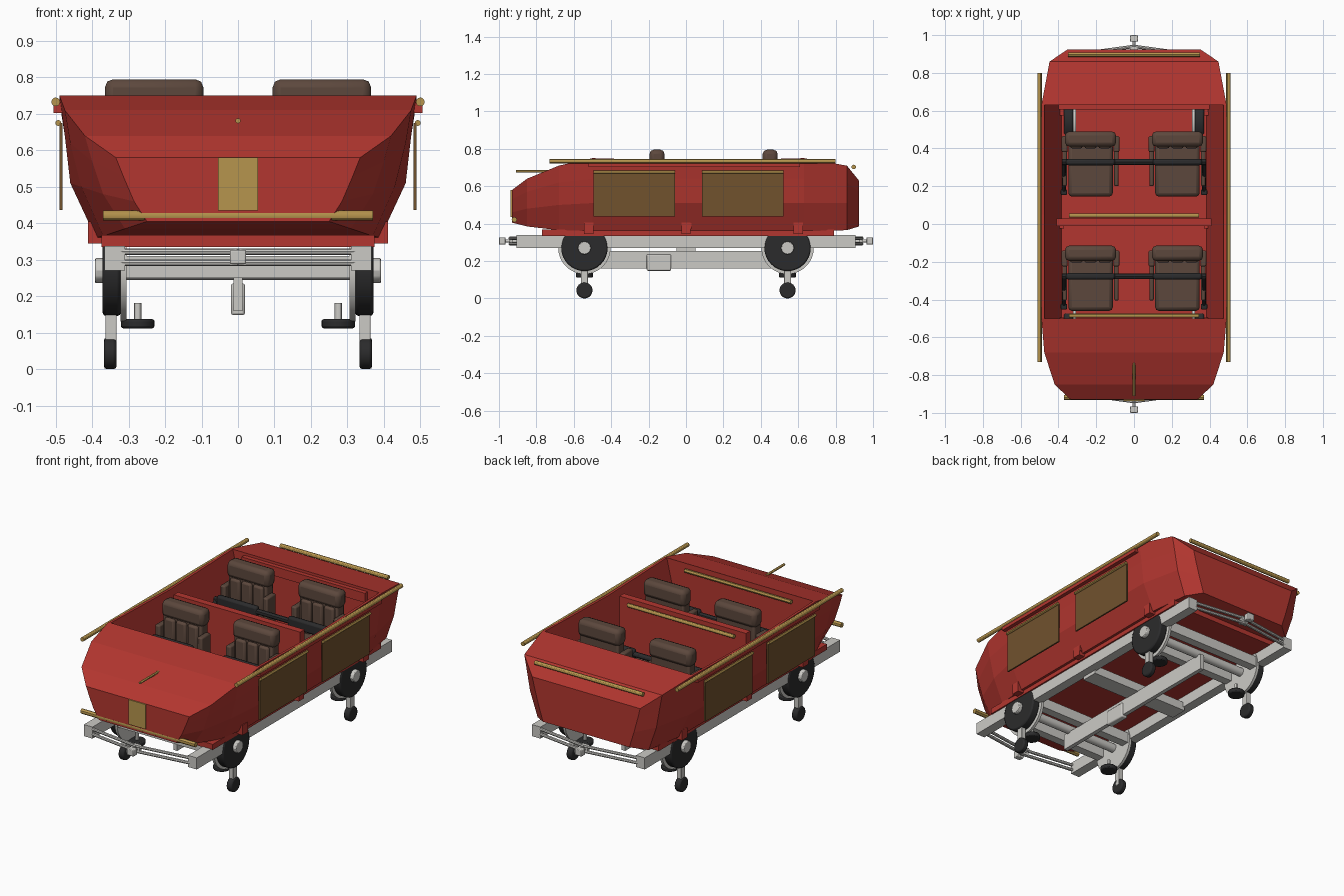
import bpy, bmesh
from mathutils import Vector

cube = bpy.data.objects.get("Cube")
if cube:
    bpy.data.objects.remove(cube)


def material(name, r, g, b):
    m = bpy.data.materials.new(name)
    m.use_nodes = True
    m.diffuse_color = (r, g, b, 1)
    m.node_tree.nodes["Principled BSDF"].inputs["Base Color"].default_value = (r, g, b, 1)
    return m


RED = material("red paint", .45, .037, .029)
GOLD = material("gold trim", .47, .30, .075)
PANEL = material("bronze panel", .165, .085, .027)
GREY = material("grey steel", .60, .59, .56)
DARK = material("black rubber", .024, .024, .025)
SEAT = material("brown leather", .107, .064, .046)


def finish(name, bm, mat, mirror="", bevel=0, smooth=True):
    bmesh.ops.recalc_face_normals(bm, faces=bm.faces)
    me = bpy.data.meshes.new(name)
    bm.to_mesh(me)
    bm.free()
    me.materials.append(mat)
    ob = bpy.data.objects.new(name, me)
    bpy.context.collection.objects.link(ob)
    if bevel:
        b = ob.modifiers.new("bevel", "BEVEL")
        b.width, b.segments = bevel, 2
    if mirror:
        m = ob.modifiers.new("mirror", "MIRROR")
        m.use_axis = ("x" in mirror, "y" in mirror, False)
    if smooth:
        bpy.ops.object.select_all(action="DESELECT")
        ob.select_set(True)
        bpy.context.view_layer.objects.active = ob
        bpy.ops.object.shade_smooth_by_angle()
    return ob


def box(name, lo, hi, mat, mirror="", bevel=0):
    bm = bmesh.new()
    lo, hi = Vector(lo), Vector(hi)
    bmesh.ops.create_cube(bm, size=1)
    for v in bm.verts:
        v.co = (lo + hi) / 2 + v.co * (hi - lo)
    return finish(name, bm, mat, mirror, bevel, bevel > 0)


def rod(name, a, b, r, mat, mirror="", n=12, bevel=0):
    bm = bmesh.new()
    a, b = Vector(a), Vector(b)
    bmesh.ops.create_cone(bm, cap_ends=True, segments=n, radius1=r, radius2=r, depth=(b - a).length)
    rot = (b - a).to_track_quat("Z", "Y")
    for v in bm.verts:
        v.co = rot @ v.co + (a + b) / 2
    return finish(name, bm, mat, mirror, bevel)


def bridge(bm, rows, skip=lambda i, j: False):
    for i in range(len(rows) - 1):
        for j in range(len(rows[i]) - 1):
            if not skip(i, j):
                bm.faces.new((rows[i][j], rows[i][j + 1], rows[i + 1][j + 1], rows[i + 1][j]))


# Hull: half sections from bottom edge up to the deck edge
WAIST = [(.39, .36), (.46, .51), (.475, .64)]
stations = [
    (-.93, [(.25, .405), (.285, .46), (.315, .53), (.335, .58)]),
    (-.85, [(.31, .385), (.37, .48), (.40, .57), (.42, .64)]),
    (-.68, [(.37, .365), (.43, .50), (.46, .62), (.475, .71)]),
    (-.50, WAIST + [(.49, .75)]),
    (.05, WAIST + [(.49, .735)]),
    (.63, WAIST + [(.49, .75)]),
    (.86, [(.36, .365), (.41, .51), (.43, .62), (.447, .71)]),
    (.925, [(.28, .385), (.31, .48), (.335, .57), (.35, .63)]),
]
bm = bmesh.new()
rings, tub = [], []
for y, half in stations:
    prof = half + [(-x, z) for x, z in reversed(half)]
    ring = [bm.verts.new((x, y, z)) for x, z in prof]
    rings.append(ring + ring[:1])
    if -.6 < y < .7:
        z = half[3][1]
        inner = [bm.verts.new((x, y, h)) for x, h in ((.475, z), (.385, .372), (-.385, .372), (-.475, z))]
        tub.append([ring[3]] + inner + [ring[4]])
bridge(bm, rings, lambda i, j: i in (3, 4) and j == 3)
bm.faces.new(rings[0][:-1])
bm.faces.new(rings[-1][:-1])
bridge(bm, tub)
bm.faces.new(tub[0])
bm.faces.new(tub[-1])
finish("hull", bm, RED, smooth=False)

# Red trim and bulkheads
box("floor_plate", (-.375, -.77, .335), (.375, .79, .368), RED)
for y in (-.52, 0, .6):
    box("sill_tab", (.37, y - .025, .345), (.412, y + .025, .405), RED, "x")
box("rim_board", (.475, -.52, .703), (.506, .61, .73), RED, "x")
box("middle_bulkhead", (-.41, -.01, .37), (.41, .03, .745), RED)
box("rear_ledge", (-.4, .605, .68), (.4, .635, .735), RED)

# Gold rails, bars and nose plate
rod("side_rail", (.5, -.73, .733), (.5, .8, .733), .012, GOLD, "x")
rod("front_bumper", (-.37, -.918, .421), (.37, -.918, .421), .014, GOLD)
rod("rear_handle", (-.35, .897, .703), (.35, .897, .703), .012, GOLD)
rod("nose_ornament", (0, -.91, .681), (0, -.73, .681), .007, GOLD)
box("nose_plate", (-.055, -.937, .435), (.055, -.928, .58), GOLD)
for y in (.045, -.485):
    rod("grab_bar", (-.345, y, .715), (.345, y, .715), .011, GOLD)

# Side panels with top rods
for y in (-.495, .085):
    box("side_panel", (.481, y, .437), (.490, y + .435, .675), PANEL, "x")
    rod("panel_rod", (.493, y, .675), (.493, y + .435, .675), .008, GOLD, "x")

# Seats facing forward, two rows
for back in (-.115, .49):
    def part(name, x, y0, y1, z0, z1, bevel=.01, w=None):
        w = w or .01
        box(name, (.23 + x - w, back + y0, z0), (.23 + x + w, back + y1, z1), SEAT, "x", bevel)

    part("seat_base", 0, -.32, -.02, .372, .45, .008, .115)
    part("seat_cushion", 0, -.345, -.06, .44, .515, .02, .118)
    part("seat_back", 0, -.075, -.01, .44, .74, .01, .125)
    for x in (-.075, 0, .075):
        part("back_rib", x, -.09, -.06, .50, .705, .012, .033)
    part("head_roll", 0, -.08, 0, .70, .795, .022, .135)
    for x in (-.137, .137):
        part("back_wing", x, -.11, -.025, .40, .66, .008, .016)
        part("seat_side", x, -.29, -.1, .40, .54, .008, .012)
    # Lap bar with pads and side arms
    y = back - .162
    rod("lap_bar", (-.38, y, .60), (.38, y, .60), .015, DARK)
    box("lap_pad", (.1, y - .017, .565), (.36, y + .017, .63), DARK, "x", .012)
    rod("lap_arm", (.37, y, .60), (.37, y - .16, .44), .011, DARK, "x")
    box("lap_pivot", (.355, y - .175, .372), (.388, y - .145, .46), DARK, "x", .005)

# Chassis frame
box("side_beam", (.31, -.905, .27), (.366, .905, .338), GREY, "x")
box("centre_fin", (-.012, -.58, .16), (.012, .58, .253), GREY)
box("fin_box", (-.019, -.21, .148), (.019, -.08, .235), GREY, bevel=.006)
box("middle_crossbeam", (-.32, -.05, .25), (.32, .05, .30), GREY)
for y in (.44, .65):
    box("crossbeam", (-.32, y - .025, .25), (.32, y + .025, .31), GREY, "y")
rod("axle", (-.37, .543, .27), (.37, .543, .27), .025, GREY, "y", 16)

# Couplers at both ends
for z in (.292, .322):
    rod("tie_bar", (.33, .895, z), (0, .94, z), .009, GREY, "xy", 8)
box("coupler_post", (-.022, .925, .285), (.022, .945, .33), GREY, "y")
rod("coupler_neck", (0, .9, .307), (0, .97, .307), .009, GREY, "y")
box("coupler_head", (-.022, .965, .288), (.022, 1, .327), GREY, "y", .004)

# Wheel sets, mirrored to all four corners
Y = .543
rod("wheel_carrier", (.306, Y, .27), (.322, Y, .27), .14, GREY, "xy", 32)
rod("road_wheel", (.322, Y, .27), (.371, Y, .27), .124, DARK, "xy", 32, .008)
rod("wheel_hub", (.365, Y, .27), (.392, Y, .27), .035, GREY, "xy", 12, .004)
box("under_bracket", (.333, Y - .019, .045), (.363, Y + .019, .2), GREY, "xy", .003)
rod("under_wheel", (.333, Y, .043), (.368, Y, .043), .043, DARK, "xy", 24, .008)
rod("guide_wheel", (.275, Y, .112), (.275, Y, .137), .046, DARK, "xy", 24, .006)
rod("guide_post", (.275, Y, .13), (.275, Y, .182), .01, GREY, "xy")
